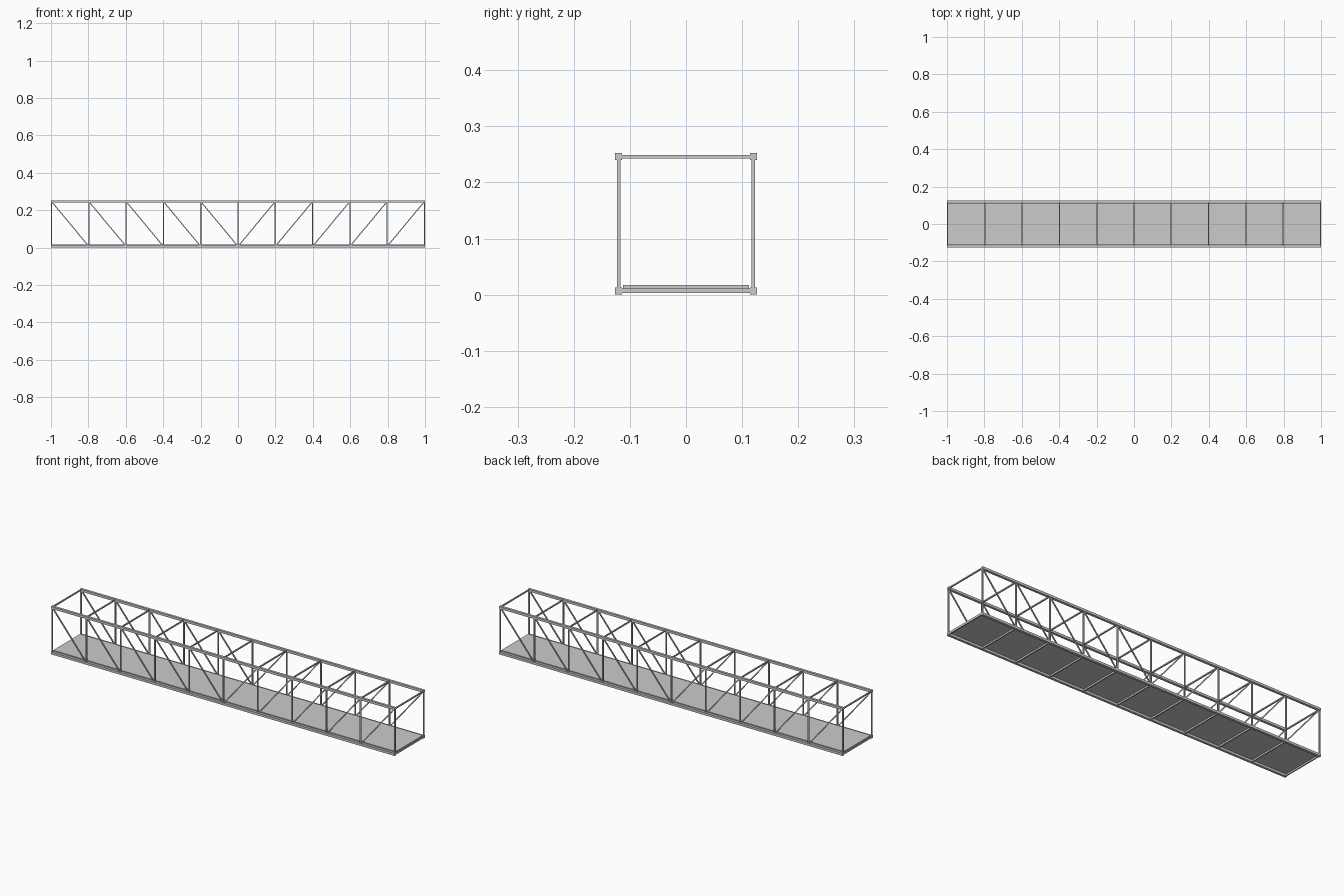
import bpy, bmesh
from mathutils import Vector, Matrix

if "Cube" in bpy.data.objects:
    bpy.data.objects.remove(bpy.data.objects["Cube"])

PANELS = 10
CHORD, STRUT, DIAG = 0.0125, 0.0062, 0.0055
Y = 0.12                              # truss plane offset
Z0, Z1 = CHORD / 2, 0.24 + CHORD / 2  # chord centre heights
HALF = 1 - STRUT / 2
xs = [-HALF + 2 * HALF * i / PANELS for i in range(PANELS + 1)]


def make_bars(name, bars, width, height=None):
    """One object of square bars, each running between two points."""
    height = height or width
    bm = bmesh.new()
    for a, b in bars:
        a, b = Vector(a), Vector(b)
        d = (b - a).normalized()
        side = Vector((0, 1, 0)) if abs(d.y) < 0.5 else Vector((1, 0, 0))
        up = d.cross(side)
        rot = Matrix((d, side, up)).transposed().to_4x4()
        scale = Matrix.Diagonal(((b - a).length, width, height, 1))
        bmesh.ops.create_cube(bm, size=1, matrix=Matrix.Translation((a + b) / 2) @ rot @ scale)
    bmesh.ops.recalc_face_normals(bm, faces=bm.faces)
    mesh = bpy.data.meshes.new(name)
    bm.to_mesh(mesh)
    bm.free()
    obj = bpy.data.objects.new(name, mesh)
    bpy.context.collection.objects.link(obj)
    return obj


# Side trusses: chords, posts and diagonals falling towards midspan
for label, y in (("front", -Y), ("back", Y)):
    make_bars(label + "_bottom_chord", [((-1, y, Z0), (1, y, Z0))], CHORD)
    make_bars(label + "_top_chord", [((-1, y, Z1), (1, y, Z1))], CHORD)
    make_bars(label + "_posts", [((x, y, Z0), (x, y, Z1)) for x in xs], STRUT)
    diagonals = []
    for i in range(PANELS):
        outer, inner = (xs[i], xs[i + 1]) if i < PANELS // 2 else (xs[i + 1], xs[i])
        diagonals.append(((outer, y, Z1), (inner, y, Z0)))
    make_bars(label + "_diagonals", diagonals, DIAG)

# Cross members
make_bars("top_cross_beams", [((x, -Y, Z1), (x, Y, Z1)) for x in xs], STRUT)
make_bars("floor_beams", [((x, -Y, Z0 + 0.001), (x, Y, Z0 + 0.001)) for x in xs], STRUT, 0.009)

# Walkway deck
make_bars("deck", [((-HALF, 0, 0.014), (HALF, 0, 0.014))], 0.225, 0.006)
